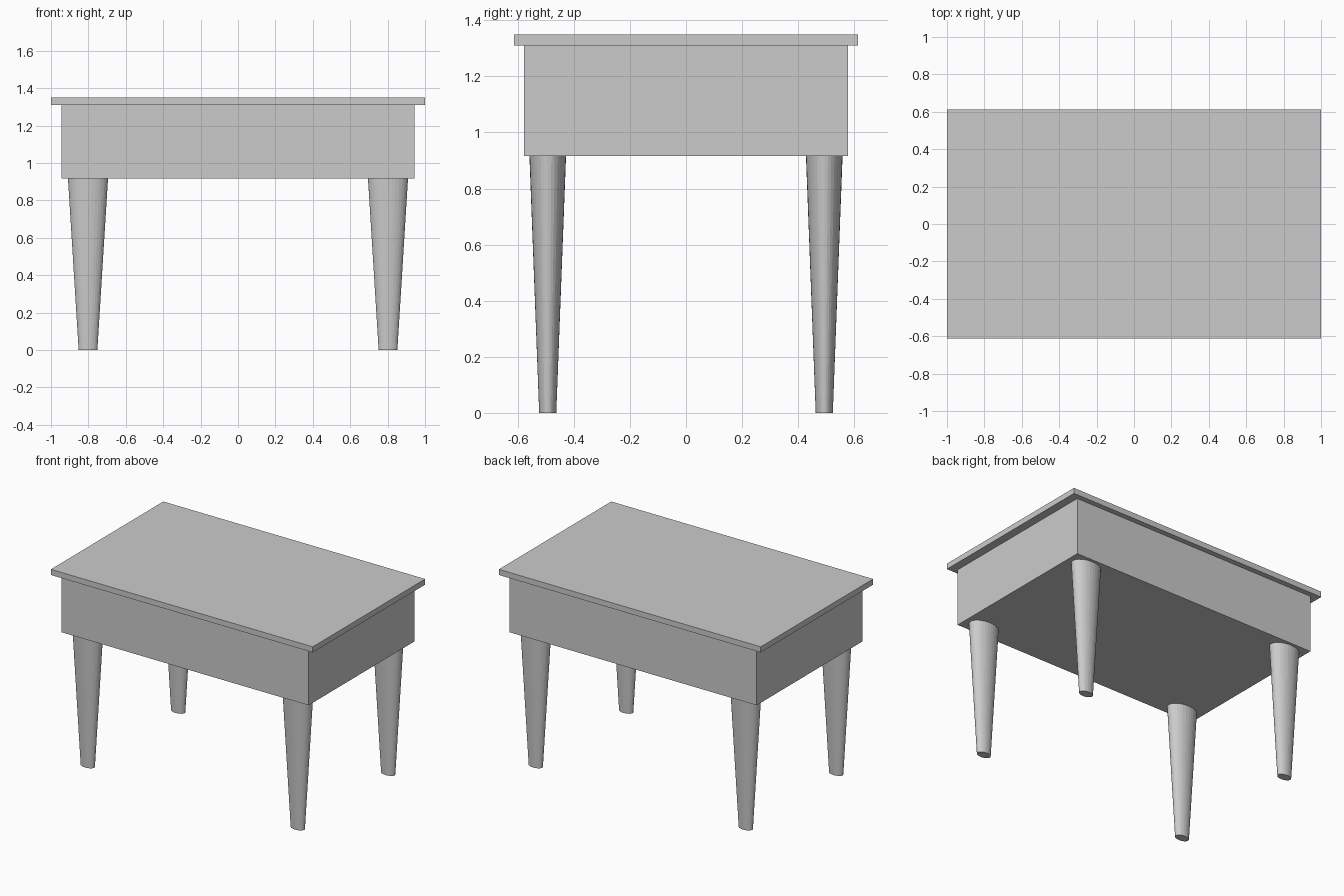
import bpy

if "Cube" in bpy.data.objects:
    bpy.data.objects.remove(bpy.data.objects["Cube"])


def box(name, half_x, half_y, z0, z1):
    bpy.ops.mesh.primitive_cube_add(size=2, location=(0, 0, (z0 + z1) / 2))
    ob = bpy.context.object
    ob.name = name
    ob.scale = (half_x, half_y, (z1 - z0) / 2)
    bpy.ops.object.transform_apply(location=False, rotation=False, scale=True)
    return ob


def leg(name, x, y, height):
    # tapered oval leg, wider along x
    bpy.ops.mesh.primitive_cone_add(vertices=32, radius1=0.05, radius2=0.107,
                                    depth=height, location=(x, y, height / 2))
    ob = bpy.context.object
    ob.name = name
    ob.scale = (1, 0.61, 1)
    bpy.ops.object.transform_apply(location=False, rotation=False, scale=True)
    return ob


# body and overhanging top
box("table_body", 0.943, 0.577, 0.916, 1.31)
box("table_top", 1.0, 0.613, 1.31, 1.349)

# four legs
for sx, side in ((-1, "left"), (1, "right")):
    for sy, end in ((-1, "front"), (1, "back")):
        leg(f"{end}_{side}_leg", sx * 0.802, sy * 0.493, 0.916)
